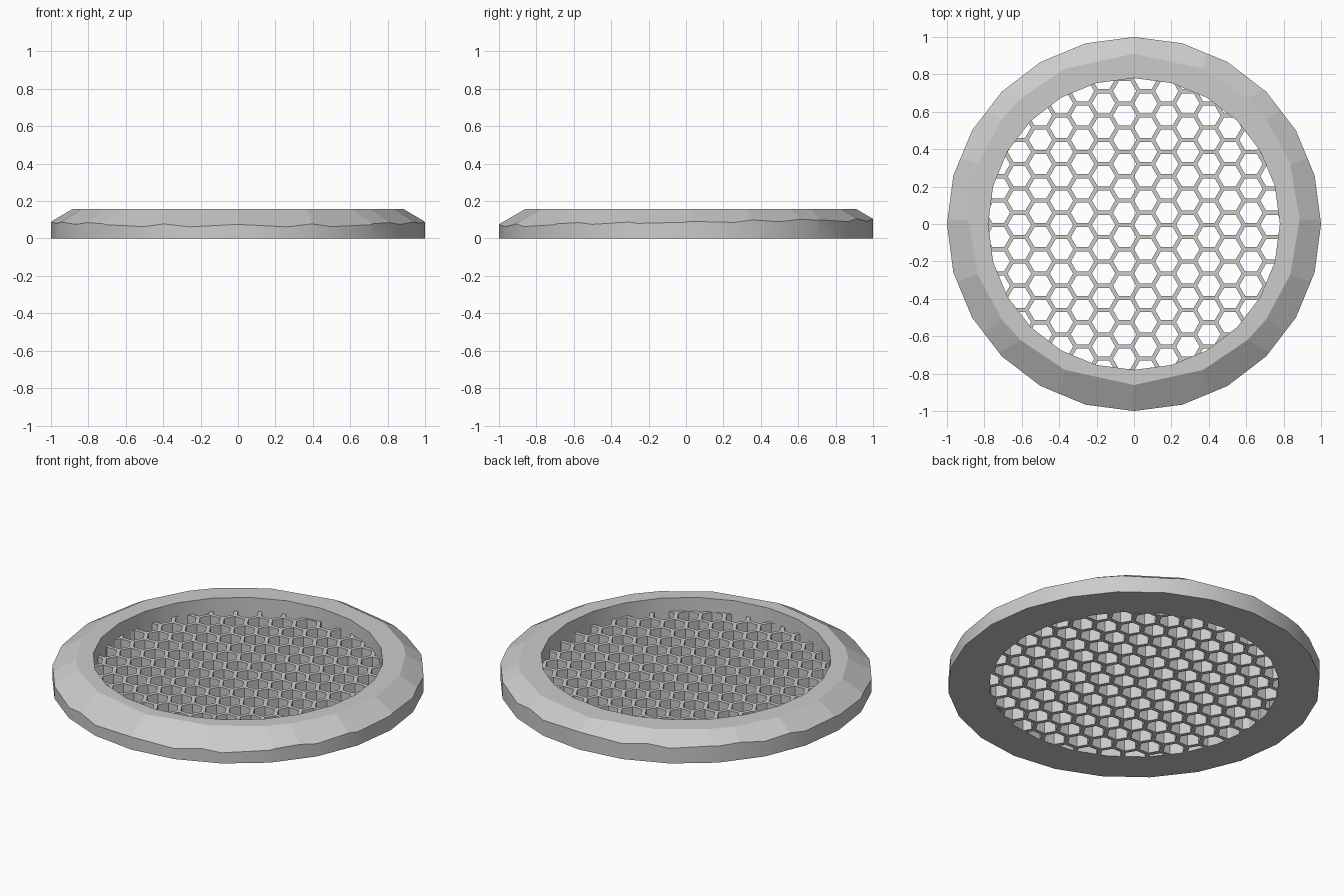
import bpy, bmesh
from math import radians, cos, sin, sqrt
from mathutils import Vector

cube = bpy.data.objects.get("Cube")
if cube:
    bpy.data.objects.remove(cube)

HEIGHT, GRID_TOP = 0.157, 0.078
INNER, SIDES = 0.78, 24
PITCH, BAR = 0.13, 0.022

grey = bpy.data.materials.new("light grey")
grey.use_nodes = True
grey.diffuse_color = (0.6, 0.6, 0.6, 1)
grey.node_tree.nodes["Principled BSDF"].inputs["Base Color"].default_value = (0.6, 0.6, 0.6, 1)


def add_prism(bm, x, y, radius, sides, z0, z1):
    """Upright prism with a corner pointing along +x."""
    angles = [radians(360 * i / sides) for i in range(sides)]
    low, high = [[bm.verts.new((x + radius * cos(a), y + radius * sin(a), z)) for a in angles]
                 for z in (z0, z1)]
    bm.faces.new(low[::-1])
    bm.faces.new(high)
    for i in range(sides):
        j = (i + 1) % sides
        bm.faces.new((low[i], low[j], high[j], high[i]))


def make_object(name, bm):
    bmesh.ops.recalc_face_normals(bm, faces=bm.faces)
    mesh = bpy.data.meshes.new(name)
    bm.to_mesh(mesh)
    bm.free()
    mesh.materials.append(grey)
    obj = bpy.data.objects.new(name, mesh)
    bpy.context.collection.objects.link(obj)
    return obj


def cut(obj, cutter):
    mod = obj.modifiers.new("cut", "BOOLEAN")
    mod.operation, mod.solver, mod.object = "DIFFERENCE", "EXACT", cutter
    bpy.context.view_layer.objects.active = obj
    bpy.ops.object.modifier_apply(modifier=mod.name)
    bpy.data.objects.remove(cutter)


# Rim: a disc with its top edge planed off in uneven facets, set slightly back
bm = bmesh.new()
add_prism(bm, 0, 0, 1, SIDES, 0, HEIGHT)
quarter = [0, 19.5, 37, 46.6, 65.3]
corners = quarter + [90] + [180 - a for a in quarter[:0:-1]]
corners += [a + 180 for a in corners]
for a, b in zip(corners, corners[1:] + [360]):
    mid, half = radians((a + b) / 2), radians((b - a) / 2)
    slope = 0.65 if abs(abs(sin(mid)) - sin(radians(56))) < 0.02 else 0.6
    reach = 0.886 * cos(half)
    point = Vector((reach * cos(mid), reach * sin(mid) + 0.025, HEIGHT))
    normal = Vector((slope * cos(mid), slope * sin(mid), 1))
    res = bmesh.ops.bisect_plane(bm, geom=bm.verts[:] + bm.edges[:] + bm.faces[:], dist=1e-5,
                                 plane_co=point, plane_no=normal, clear_outer=True)
    edges = [e for e in res["geom_cut"] if isinstance(e, bmesh.types.BMEdge) and e.is_boundary]
    bmesh.ops.holes_fill(bm, edges=edges, sides=0)
rim = make_object("rim", bm)

bm = bmesh.new()
add_prism(bm, 0, 0, INNER, SIDES, -0.1, 0.3)
cut(rim, make_object("opening_cutter", bm))

# Upright walls are rounded, chamfer facets stay flat
for face in rim.data.polygons:
    face.use_smooth = abs(face.normal.z) < 0.1

# Honeycomb grid filling the lower half of the opening
bm = bmesh.new()
add_prism(bm, 0, 0, INNER + 0.001, SIDES, 0, GRID_TOP)
grid = make_object("honeycomb_grid", bm)

bm = bmesh.new()
hole = (PITCH - BAR) / sqrt(3)
for col in range(-8, 9):
    for row in range(-8, 9):
        x = -0.05 + col * PITCH * sqrt(3) / 2
        y = 0.06 + (row + (col % 2) / 2) * PITCH
        if x * x + y * y < (INNER + hole) ** 2:
            add_prism(bm, x, y, hole, 6, -0.1, 0.2)
cut(grid, make_object("hole_cutter", bm))
